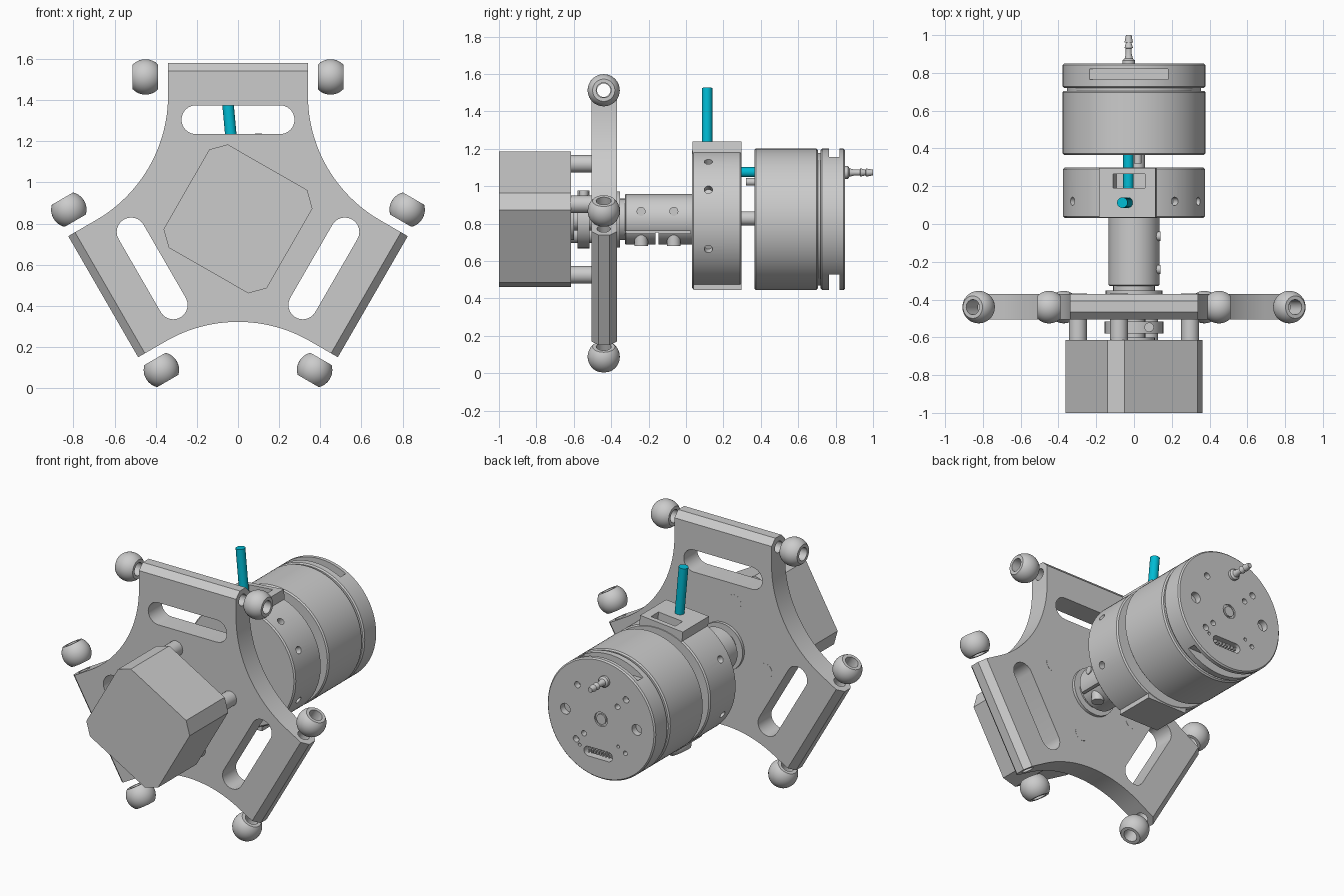
import bpy, bmesh
from math import sin, cos, pi, radians, sqrt
from mathutils import Matrix, Vector

if "Cube" in bpy.data.objects:
    bpy.data.objects.remove(bpy.data.objects["Cube"])

C = 0.823                                   # height of the main axis
CEN = Matrix.Translation((0, 0, C))


def finish(name, bm, mat=None):
    bmesh.ops.recalc_face_normals(bm, faces=bm.faces)
    me = bpy.data.meshes.new(name)
    bm.to_mesh(me)
    bm.free()
    if mat is not None:
        me.transform(mat)
    ob = bpy.data.objects.new(name, me)
    bpy.context.collection.objects.link(ob)
    return ob


def lathe(name, prof, mat=CEN, n=64, closed=False):
    """Revolve (y, r) points round the y axis."""
    bm = bmesh.new()
    rings = [[bm.verts.new((r * cos(2 * pi * i / n), y, r * sin(2 * pi * i / n)))
              for i in range(n)] for y, r in prof]
    pairs = list(zip(rings, rings[1:]))
    if closed:
        pairs.append((rings[-1], rings[0]))
    else:
        bm.faces.new(rings[0])
        bm.faces.new(rings[-1])
    for a, b in pairs:
        for i in range(n):
            j = (i + 1) % n
            bm.faces.new((a[i], a[j], b[j], b[i]))
    return finish(name, bm, mat)


def rod(name, y0, y1, r, x=0, z=0, n=24):
    return lathe(name, [(y0, r), (y1, r)], CEN @ Matrix.Translation((x, 0, z)), n)


def drum(name, y0, y1, r, b=0.008):
    return lathe(name, [(y0, r - b), (y0 + b, r), (y1 - b, r), (y1, r - b)], n=96)


def bar(name, a, b, r, n=24):
    """Cylinder between two points."""
    a, b = Vector(a), Vector(b)
    q = Vector((0, 1, 0)).rotation_difference(b - a).to_matrix().to_4x4()
    return lathe(name, [(0, r), ((b - a).length, r)], Matrix.Translation(a) @ q, n)


def prism(name, pts, y0, y1, mat=CEN, bevel=None):
    bm = bmesh.new()
    f = bm.faces.new([bm.verts.new((x, y0, z)) for x, z in pts])
    e = bmesh.ops.extrude_face_region(bm, geom=[f])
    bmesh.ops.translate(bm, vec=(0, y1 - y0, 0),
                        verts=[v for v in e['geom'] if isinstance(v, bmesh.types.BMVert)])
    if bevel:
        bevel(bm)
    return finish(name, bm, mat)


def rect(x0, x1, z0, z1):
    return [(x0, z0), (x1, z0), (x1, z1), (x0, z1)]


def stadium(x, z, hl, r, n=12):
    return [(x + s * (hl - r) + r * cos(a), z + r * sin(a))
            for s, o in ((1, -pi / 2), (-1, pi / 2))
            for a in [o + pi * i / n for i in range(n + 1)]]


def cut(ob, cutters):
    bpy.context.view_layer.objects.active = ob
    for c in cutters:
        c.hide_render = True
        m = ob.modifiers.new("cut", 'BOOLEAN')
        m.operation, m.object, m.solver = 'DIFFERENCE', c, 'EXACT'
        bpy.ops.object.modifier_apply(modifier=m.name)
        bpy.data.objects.remove(c)


def turn(k):
    return CEN @ Matrix.Rotation(radians(120 * k), 4, 'Y')


# Three-armed plate with concave sides and chamfered arm ends
R, W, TIP = 0.70, 0.34, 0.757
D = (W + R) / cos(pi / 6)
outline = []
for k in range(3):
    side = [(-W, TIP), (W, TIP)]
    for i in range(25):
        a = pi + radians(60) * i / 24
        side.append((D * cos(pi / 6) + R * cos(a), D / 2 + R * sin(a)))
    t = radians(120 * k)
    outline += [(x * cos(t) + z * sin(t), -x * sin(t) + z * cos(t)) for x, z in side]


def chamfer(bm):
    es = [e for e in bm.edges if abs(e.calc_length() - 2 * W) < 0.005]
    bmesh.ops.bevel(bm, geom=es, offset=0.038, segments=1, affect='EDGES')


plate = prism("arm_plate", outline, -0.505, -0.37, bevel=chamfer)
cutters = []
for k in range(3):
    cutters.append(prism("slot_cutter", stadium(0, 0.482, 0.275, 0.07), -0.6, -0.3, turn(k)))
    c = lathe("bore_cutter", [(-0.6, 0.036), (0.6, 0.036)],
              turn(k) @ Matrix.Translation((0, -0.44, 0.69)) @ Matrix.Rotation(pi / 2, 4, 'Z'), 24)
    cutters.append(c)
cut(plate, cutters)

# Bored, truncated joint balls at both ends of each arm
B, BORE, H = 0.086, 0.04, 0.062
arc = [(H * (i / 8 - 1), sqrt(B * B - (H * (i / 8 - 1)) ** 2)) for i in range(17)]
for k in range(3):
    for s in (-1, 1):
        lathe("joint_ball", arc + [(H, BORE), (-H, BORE)],
              turn(k) @ Matrix.Translation((s * 0.45, -0.44, 0.69)) @ Matrix.Rotation(pi / 2, 4, 'Z'),
              40, True)

# Front motor: square block with chamfered corners, on four standoffs
block, q = [], [(-0.05, 0.362), (0.0, 0.0)]
for k in range(4):
    t = -pi / 2 * k
    for x, z in ((-0.14, 0.337), (-0.05, 0.362)):
        block.append((x * cos(t) - z * sin(t), x * sin(t) + z * cos(t)))
    x, z = -0.08, 0.297
    rod("standoff", -0.63, -0.369, 0.047, x * cos(t) - z * sin(t), x * sin(t) + z * cos(t))
prism("front_motor", block, -1.0, -0.615)

# Shaft, clamp collar and flanges
rod("drive_shaft", -0.63, 0.05, 0.06)
rod("motor_boss", -0.625, -0.60, 0.11, n=48)
rod("clamp_collar", -0.58, -0.515, 0.155, n=48)
bar("collar_screw", (0.08, -0.547, C + 0.08), (0.08, -0.547, C + 0.155), 0.025)
lathe("bearing_flange", [(-0.38, 0.15), (-0.352, 0.15), (-0.352, 0.11), (-0.32, 0.11)])

# Split shaft coupler with clamp screws
coupler = drum("shaft_coupler", -0.327, 0.04, 0.135, 0.005)
cut(coupler, [prism("slit_cutter", rect(-0.2, 0.2, -0.16, -0.07), -0.163, -0.147),
              prism("split_cutter", rect(0.055, 0.2, -0.075, -0.062), -0.4, 0.025)])
for y in (-0.24, -0.065):
    bar("clamp_screw", (0.07, y, 0.68), (0.07, y, 0.74), 0.036)
    bar("side_screw", (0.10, y, 0.865), (0.14, y, 0.865), 0.024)

# Middle housing: drum with a flat tilted port block and a lower pad
TILT = CEN @ Matrix.Rotation(radians(-5), 4, 'Y')
housing = drum("middle_housing", 0.033, 0.298, 0.376)
port = prism("port_block", rect(-0.15, 0.15, 0.2, 0.405), 0.035, 0.296, TILT)
prism("lower_pad", rect(-0.14, 0.14, -0.378, -0.25), 0.04, 0.296)
for ob in (housing, port):
    cut(ob, [prism("port_slot_cutter", rect(-0.075, 0.095, 0.22, 0.5), 0.19, 0.265, TILT)])
for a in (25, 55, 150, 205, 335):
    d = Vector((cos(radians(a)), 0, sin(radians(a))))
    p = Vector((0, 0.12, C))
    cut(housing, [bar("screw_hole_cutter", p + d * 0.33, p + d * 0.4, 0.022)])

# Blue tube: one leg up through the port, one leg running back
blue = bpy.data.materials.new("tube_blue")
blue.diffuse_color = (0.0, 0.50, 0.66, 1)
blue.use_nodes = True
blue.node_tree.nodes["Principled BSDF"].inputs["Base Color"].default_value = blue.diffuse_color
up = bar("tube_upright", (-0.02, 0.113, 1.07), (-0.062, 0.113, 1.525), 0.028)
back = bar("tube_rear", (-0.03, 0.113, 1.075), (-0.03, 0.40, 1.075), 0.027)
for t in (up, back):
    t.data.materials.append(blue)

# Rear motor drum and its hub peg
drum("rear_motor", 0.365, 0.705, 0.378)
rod("hub_peg", 0.29, 0.37, 0.038, 0.02, 0.005)
rod("rear_neck", 0.70, 0.73, 0.355, n=96)
bar("locating_pin", (0.02, 0.32, C + 0.2), (0.02, 0.37, C + 0.2), 0.02)

# Rear cap with rim notches, bolt holes and connector slot
cap = drum("rear_cap", 0.72, 0.85, 0.378)
holes = [prism("notch_cutter", rect(-0.235, 0.18, 0.29, 0.5), 0.765, 0.82),
         prism("notch_cutter", rect(-0.235, 0.235, -0.5, -0.29), 0.765, 0.82),
         prism("slot_cutter", stadium(0.02, -0.225, 0.10, 0.03), 0.80, 0.9)]
for x, z, r in ((0.25, 0, 0.034), (-0.25, 0, 0.034), (0.165, 0.175, 0.02), (-0.175, 0.17, 0.02),
                (0.175, -0.17, 0.02), (-0.17, -0.17, 0.014), (-0.115, 0.11, 0.017),
                (0.12, -0.12, 0.017), (-0.12, -0.14, 0.01), (0.15, -0.2, 0.01)):
    holes.append(rod("bolt_hole_cutter", 0.81, 0.9, r, x, z))
holes.append(lathe("ring_cutter", [(0.84, 0.045), (0.9, 0.045), (0.9, 0.032), (0.84, 0.032)],
                   n=32, closed=True))
cut(cap, holes)
for i in range(8):
    x = -0.05 + 0.02 * i
    prism("connector_pin", rect(x - 0.005, x + 0.005, -0.235, -0.215), 0.79, 0.845)

# Hose fitting on the rear cap
lathe("hose_fitting", [(0.84, 0.034), (0.866, 0.034), (0.875, 0.022), (0.90, 0.016), (0.93, 0.016),
                       (0.932, 0.023), (0.96, 0.014), (0.962, 0.022), (1.0, 0.015)],
      CEN @ Matrix.Translation((-0.028, 0, 0.25)), 24)

# Smooth shading with sharp edges kept
bpy.ops.object.select_all(action='DESELECT')
for ob in bpy.context.collection.objects:
    ob.select_set(True)
bpy.context.view_layer.objects.active = cap
bpy.ops.object.shade_smooth_by_angle(angle=radians(30))
